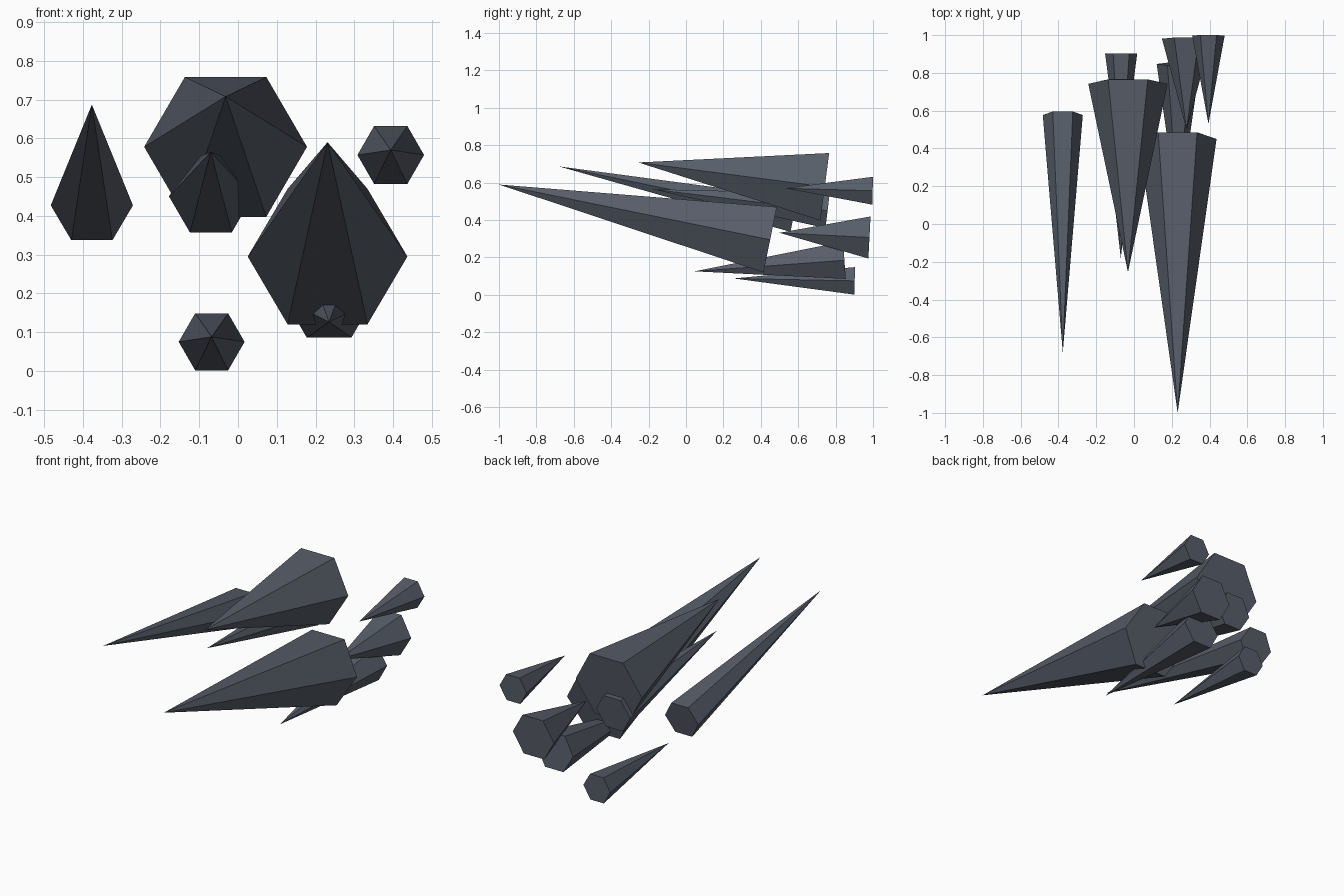
import bpy
import bmesh
import math
from mathutils import Vector

cube = bpy.data.objects.get("Cube")
if cube:
    bpy.data.objects.remove(cube, do_unlink=True)

SIDES = 6

# One slate colour for every spike
slate = bpy.data.materials.new("slate_grey")
slate.use_nodes = True
colour = (0.095, 0.11, 0.14, 1.0)
slate.diffuse_color = colour
slate.node_tree.nodes["Principled BSDF"].inputs["Base Color"].default_value = colour


def spike(name, tip, base, radius):
    """Six-sided pointed shard with a flat back square to its axis."""
    tip, base = Vector(tip), Vector(base)
    across = Vector((1, 0, 0))
    up = across.cross(base - tip).normalized()
    bm = bmesh.new()
    ring = []
    for i in range(SIDES):
        a = math.tau * i / SIDES
        ring.append(bm.verts.new(base + radius * (math.cos(a) * across + math.sin(a) * up)))
    point = bm.verts.new(tip)
    bm.faces.new(ring)
    for i in range(SIDES):
        bm.faces.new((ring[i], ring[(i + 1) % SIDES], point))
    bmesh.ops.recalc_face_normals(bm, faces=bm.faces[:])
    mesh = bpy.data.meshes.new(name)
    bm.to_mesh(mesh)
    bm.free()
    mesh.materials.append(slate)
    obj = bpy.data.objects.new(name, mesh)
    bpy.context.collection.objects.link(obj)


# Large leading spikes
spike("front_large_spike", (0.231, -1.0, 0.59), (0.231, 0.45, 0.295), 0.206)
spike("upper_large_spike", (-0.032, -0.255, 0.708), (-0.032, 0.742, 0.578), 0.21)

# Slender spikes on the right side
spike("outer_long_spike", (-0.377, -0.68, 0.687), (-0.377, 0.577, 0.427), 0.106)
spike("inner_long_spike", (-0.07, -0.18, 0.565), (-0.07, 0.757, 0.45), 0.108)

# Short trailing spikes
spike("lower_right_spike", (-0.068, 0.255, 0.088), (-0.068, 0.902, 0.075), 0.085)
spike("upper_left_spike", (0.394, 0.53, 0.57), (0.394, 0.998, 0.557), 0.086)
spike("rear_left_spike", (0.278, 0.5, 0.332), (0.278, 0.981, 0.307), 0.13)
spike("lower_left_spike", (0.235, 0.045, 0.126), (0.235, 0.847, 0.185), 0.115)
